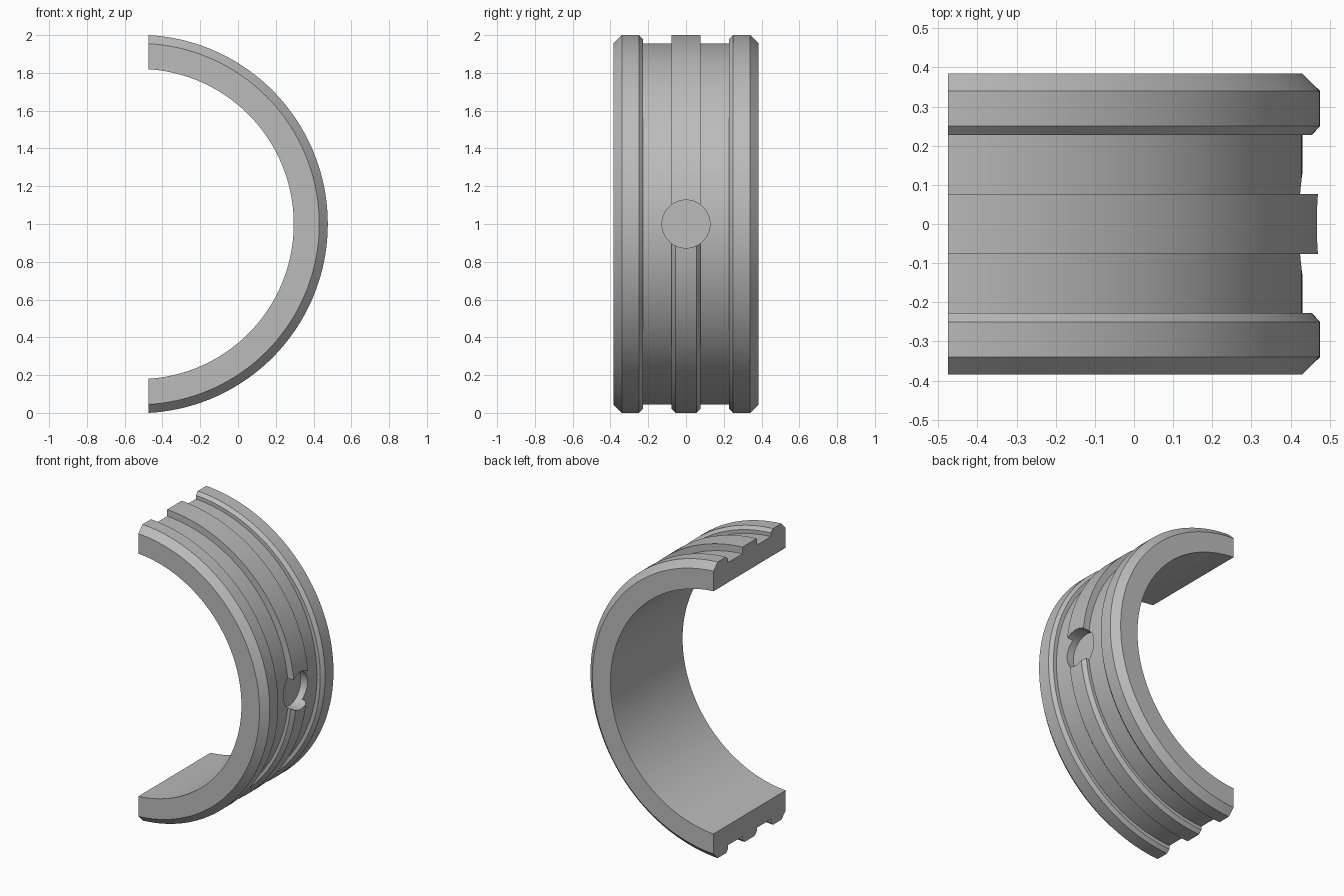
import bpy, bmesh
from math import acos, sin, cos, pi

default = bpy.data.objects.get("Cube")
if default:
    bpy.data.objects.remove(default, do_unlink=True)

# Main dimensions
AXIS_X, AXIS_Z = -0.526, 1.0
END_OFFSET = 0.051          # flat end plane, measured from the ring axis
INNER, FLOOR, OUTER = 0.821, 0.956, 1.0013
SEGMENTS = 128

steel = bpy.data.materials.new("Steel grey")
steel.use_nodes = True
GREY = (0.5, 0.5, 0.5, 1)
steel.diffuse_color = GREY
steel.node_tree.nodes["Principled BSDF"].inputs["Base Color"].default_value = GREY


def profile(ridge_top):
    """Closed (y, radius) section; ridge_top is the half width of the rib crest."""
    half = [(-0.385, INNER), (-0.385, FLOOR), (-0.34, OUTER), (-0.25, OUTER),
            (-0.228, 0.981), (-0.228, FLOOR), (-0.077, FLOOR),
            (-0.077, 0.978), (-ridge_top, OUTER)]
    return half + [(-y, r) for y, r in reversed(half)]


def make_object(name, bm):
    bmesh.ops.recalc_face_normals(bm, faces=bm.faces)
    mesh = bpy.data.meshes.new(name)
    bm.to_mesh(mesh)
    bm.free()
    mesh.materials.append(steel)
    obj = bpy.data.objects.new(name, mesh)
    bpy.context.collection.objects.link(obj)
    return obj


def half_ring():
    """Sweep the section round the axis, ending on a flat plane."""
    bm = bmesh.new()
    rows = []
    for i in range(SEGMENTS + 1):
        t = 2 * i / SEGMENTS - 1
        section = profile(0.055 if t < 0 else 0.077)   # lower rib is chamfered
        row = []
        for y, r in section:
            a = t * acos(END_OFFSET / r)
            row.append(bm.verts.new((AXIS_X + r * cos(a), y, AXIS_Z + r * sin(a))))
        rows.append(row)
    n = len(rows[0])
    for a, b in zip(rows, rows[1:]):
        for j in range(n):
            k = (j + 1) % n
            bm.faces.new((a[j], a[k], b[k], b[j]))
    bm.faces.new(rows[0])
    bm.faces.new(rows[-1])
    return make_object("bearing_half_ring", bm)


def drill(target, name, radius, x_start):
    """Cut a round hole along x, from x_start outwards."""
    bm = bmesh.new()
    bmesh.ops.create_cone(bm, cap_ends=True, segments=64, radius1=radius,
                          radius2=radius, depth=1)
    for v in bm.verts:
        x, y, z = v.co
        v.co = (x_start + 0.5 + z, x, AXIS_Z + y)
    cutter = make_object(name, bm)
    cutter.hide_render = True
    mod = target.modifiers.new(name, 'BOOLEAN')
    mod.operation = 'DIFFERENCE'
    mod.solver = 'EXACT'
    mod.object = cutter
    bpy.ops.object.modifier_apply(modifier=mod.name)
    bpy.data.objects.remove(cutter, do_unlink=True)


ring = half_ring()
bpy.ops.object.select_all(action='DESELECT')
ring.select_set(True)
bpy.context.view_layer.objects.active = ring

# Counterbore and oil hole
drill(ring, "counterbore", 0.127, 0.38)
drill(ring, "oil_hole", 0.068, 0.1)

bpy.ops.object.shade_smooth_by_angle(angle=pi / 9)
